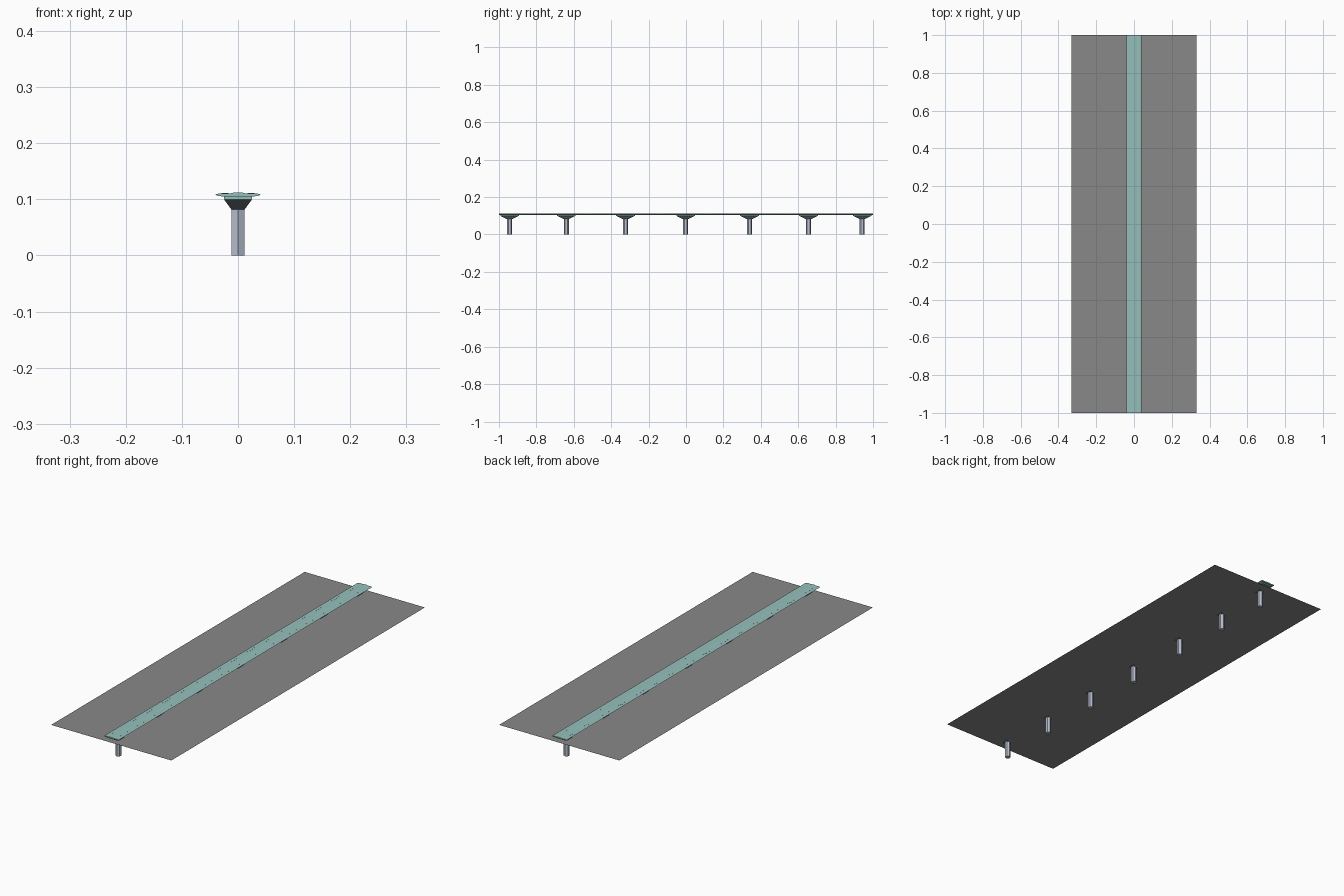
import bpy, bmesh, math

if "Cube" in bpy.data.objects:
    bpy.data.objects.remove(bpy.data.objects["Cube"])


def material(name, rgb):
    m = bpy.data.materials.new(name)
    m.diffuse_color = (*rgb, 1.0)
    m.use_nodes = True
    m.node_tree.nodes["Principled BSDF"].inputs["Base Color"].default_value = m.diffuse_color
    return m


TEAL = material("pale teal deck", (0.30, 0.53, 0.50))
SLATE = material("dark slate", (0.15, 0.18, 0.19))
STONE = material("pale blue grey", (0.48, 0.53, 0.63))
GREY = material("mid grey", (0.25, 0.25, 0.25))


def finish(bm, name, mat):
    if name != "ground_sheet":
        bmesh.ops.recalc_face_normals(bm, faces=bm.faces)
    me = bpy.data.meshes.new(name)
    bm.to_mesh(me)
    bm.free()
    me.materials.append(mat)
    ob = bpy.data.objects.new(name, me)
    bpy.context.collection.objects.link(ob)
    return ob


def loft(name, rings, mat):
    """Skin between closed rings and cap both ends."""
    bm = bmesh.new()
    vs = [[bm.verts.new(p) for p in r] for r in rings]
    n = len(vs[0])
    for a, b in zip(vs, vs[1:]):
        for i in range(n):
            j = (i + 1) % n
            bm.faces.new((a[i], a[j], b[j], b[i]))
    bm.faces.new(vs[0])
    bm.faces.new(vs[-1])
    return finish(bm, name, mat)


def rect(y, hx, hy, z):
    return [(-hx, y - hy, z), (hx, y - hy, z), (hx, y + hy, z), (-hx, y + hy, z)]


# Deck: shallow crowned slab swept along y in 15 bays
half = [(0.0, 0.112), (0.008, 0.112), (0.014, 0.1105), (0.033, 0.1105),
        (0.039, 0.109), (0.040, 0.108), (0.036, 0.106), (0.025, 0.105)]
profile = half + [(-x, z) for x, z in reversed(half[1:])]
loft("deck", [[(x, -1 + 2 * i / 15, z) for x, z in profile] for i in range(16)], TEAL)

# Deck relief: small raised slabs on both lanes of every bay
bm = bmesh.new()
for i in range(15):
    y = -0.933 + i * 2 / 15
    for s in (-1, 1):
        pts = [(0.017, -0.02), (0.024, -0.03), (0.029, 0.012), (0.022, 0.03)]
        low = [bm.verts.new((s * x, y + d, 0.1100)) for x, d in pts]
        top = [bm.verts.new((s * x, y + d, 0.1109)) for x, d in pts]
        bm.faces.new(top)
        bm.faces.new(low)
        for k in range(4):
            m = (k + 1) % 4
            bm.faces.new((low[k], low[m], top[m], top[k]))
finish(bm, "deck_relief", TEAL)

# Piers: six sided column, flared cap and bearing plate
for n, y in enumerate((-0.943, -0.64, -0.323, -0.002, 0.34, 0.655, 0.942)):
    rings = [[(0.0135 * math.sin(k * math.pi / 3), y + 0.0135 * math.cos(k * math.pi / 3), z)
              for k in range(6)] for z in (0.0, 0.083)]
    loft(f"pier_{n}", rings, STONE)
    loft(f"pier_cap_{n}", [rect(y, 0.012, 0.014, 0.082), rect(y, 0.025, 0.05, 0.100)], SLATE)
    loft(f"bearing_plate_{n}", [rect(y, 0.025, 0.05, 0.100), rect(y, 0.025, 0.05, 0.1055)], TEAL)

# Flat sheet that the piers pass through, just under the caps
bm = bmesh.new()
bm.faces.new([bm.verts.new(p) for p in rect(0, 0.332, 1.0, 0.085)])
finish(bm, "ground_sheet", GREY)
